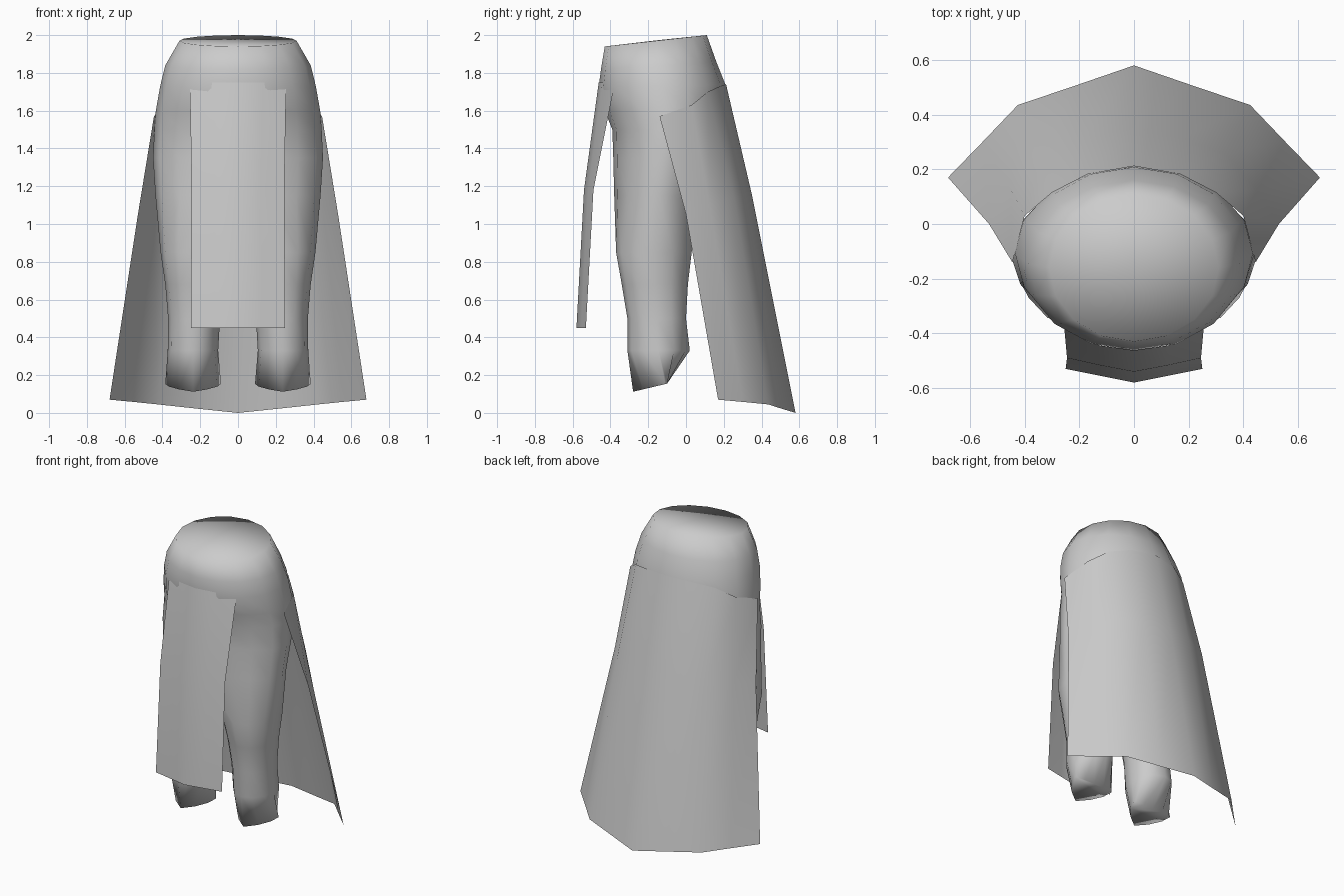
import bpy, bmesh
from math import sin, cos, pi, radians

if "Cube" in bpy.data.objects:
    bpy.data.objects.remove(bpy.data.objects["Cube"], do_unlink=True)

GREY = (0.6, 0.6, 0.6, 1)
cloth = bpy.data.materials.new("grey cloth")
cloth.use_nodes = True
cloth.diffuse_color = GREY
cloth.node_tree.nodes["Principled BSDF"].inputs["Base Color"].default_value = GREY


def finish(name, bm):
    """Turn a bmesh into a smooth shaded object."""
    mesh = bpy.data.meshes.new(name)
    bm.to_mesh(mesh)
    bm.free()
    mesh.materials.append(cloth)
    for p in mesh.polygons:
        p.use_smooth = True
    obj = bpy.data.objects.new(name, mesh)
    bpy.context.collection.objects.link(obj)
    return obj


def bridge(bm, a, b):
    """Join two closed loops of equal length with quads."""
    n = len(a)
    for i in range(n):
        j = (i + 1) % n
        bm.faces.new((a[i], a[j], b[j], b[i]))


def sheet(name, half_columns, facing):
    """Mirror columns of points across x and skin them; facing is the outer y direction."""
    mirrored = [[(-x, y, z) for x, y, z in col] for col in half_columns[:0:-1]]
    bm = bmesh.new()
    cols = [[bm.verts.new(p) for p in col] for col in mirrored + half_columns]
    for a, b in zip(cols, cols[1:]):
        for k in range(len(a) - 1):
            bm.faces.new((a[k], a[k + 1], b[k + 1], b[k]))
    bm.normal_update()
    if sum(f.normal.y for f in bm.faces) * facing < 0:
        bmesh.ops.reverse_faces(bm, faces=bm.faces[:])
    return finish(name, bm)


# Trousers: hip rings, split into two legs at the crotch
HIPS = 16
bm = bmesh.new()


def hip_ring(z_front, z_back, rx, front, back):
    ring = []
    for i in range(HIPS):
        a = 2 * pi * i / HIPS
        t = (1 - cos(a)) / 2
        ring.append(bm.verts.new((rx * sin(a), front + (back - front) * t,
                                  z_front + (z_back - z_front) * t)))
    return ring


hip_rows = [
    (1.94, 2.0, .31, -.43, .11),
    (1.82, 1.86, .385, -.45, .16),
    (1.72, 1.74, .412, -.463, .208),
    (1.6, 1.6, .435, -.43, .215),
    (1.5, 1.5, .443, -.39, .19),
    (1.35, 1.35, .45, -.385, .15),
    (1.15, 1.15, .437, -.38, .09),
]
rings = [hip_ring(*row) for row in hip_rows]
for a, b in zip(rings, rings[1:]):
    bridge(bm, a, b)

# Closed waist
centre = bm.verts.new((0, -.15, 1.973))
top = rings[0]
for i in range(HIPS):
    bm.faces.new((top[i], centre, top[(i + 1) % HIPS]))

# Crotch seam shared by both legs, running back to front
crotch = [bm.verts.new((0, y, 1.07)) for y in (-.03, -.145, -.26)]

# Each leg row: height, inner x, outer x, front y, back y
leg_rows = [
    (.85, .035, .41, -.37, .03),
    (.68, .075, .385, -.34, .01),
    (.5, .095, .37, -.31, 0),
    (.33, .105, .372, -.31, .02),
]


def leg_ring(side, z, inner, outer, front, back, hem=False):
    ring = []
    for i in range(12):
        a = radians(90 + 30 * (i - 4))
        x = (inner + outer) / 2 + (outer - inner) / 2 * sin(a)
        y = (front + back) / 2 - (back - front) / 2 * cos(a)
        if hem:  # pointed toe, wide squared heel, rising to the back
            y = min(back, y + .08 * abs(sin(a)))
            z = .112 + .043 * (y - front) / (back - front)
        ring.append(bm.verts.new((side * x, y, z)))
    return ring


last = rings[-1]
for side in (1, -1):
    loop = [last[(side * i) % HIPS] for i in range(HIPS // 2 + 1)] + crotch
    for row in leg_rows:
        nxt = leg_ring(side, *row)
        bridge(bm, loop, nxt)
        loop = nxt
    hem = leg_ring(side, 0, .09, .385, -.28, -.1, hem=True)
    bridge(bm, loop, hem)
    bm.faces.new(hem)

bmesh.ops.recalc_face_normals(bm, faces=bm.faces[:])
finish("trousers", bm)

# Rear cape, flaring from the hips to the ground
sheet("rear_cape", [
    [(0, .212, 1.74), (0, .35, 1.15), (0, .58, 0)],
    [(.17, .182, 1.73), (.18, .315, 1.15), (.212, .507, .022)],
    [(.30, .115, 1.70), (.335, .255, 1.14), (.425, .435, .045)],
    [(.40, .03, 1.63), (.45, .125, 1.1), (.552, .302, .058)],
    [(.445, -.14, 1.57), (.53, 0, 1.05), (.68, .17, .07)],
], 1)

# Front panel, hanging from the waist with a slight centre crease
sheet("front_panel", [
    [(0, -.462, 1.75), (0, -.54, 1.18), (0, -.58, .45)],
    [(.125, -.444, 1.75), (.122, -.517, 1.18), (.125, -.555, .45)],
    [(.255, -.38, 1.73), (.245, -.49, 1.18), (.25, -.53, .45)],
], -1)
